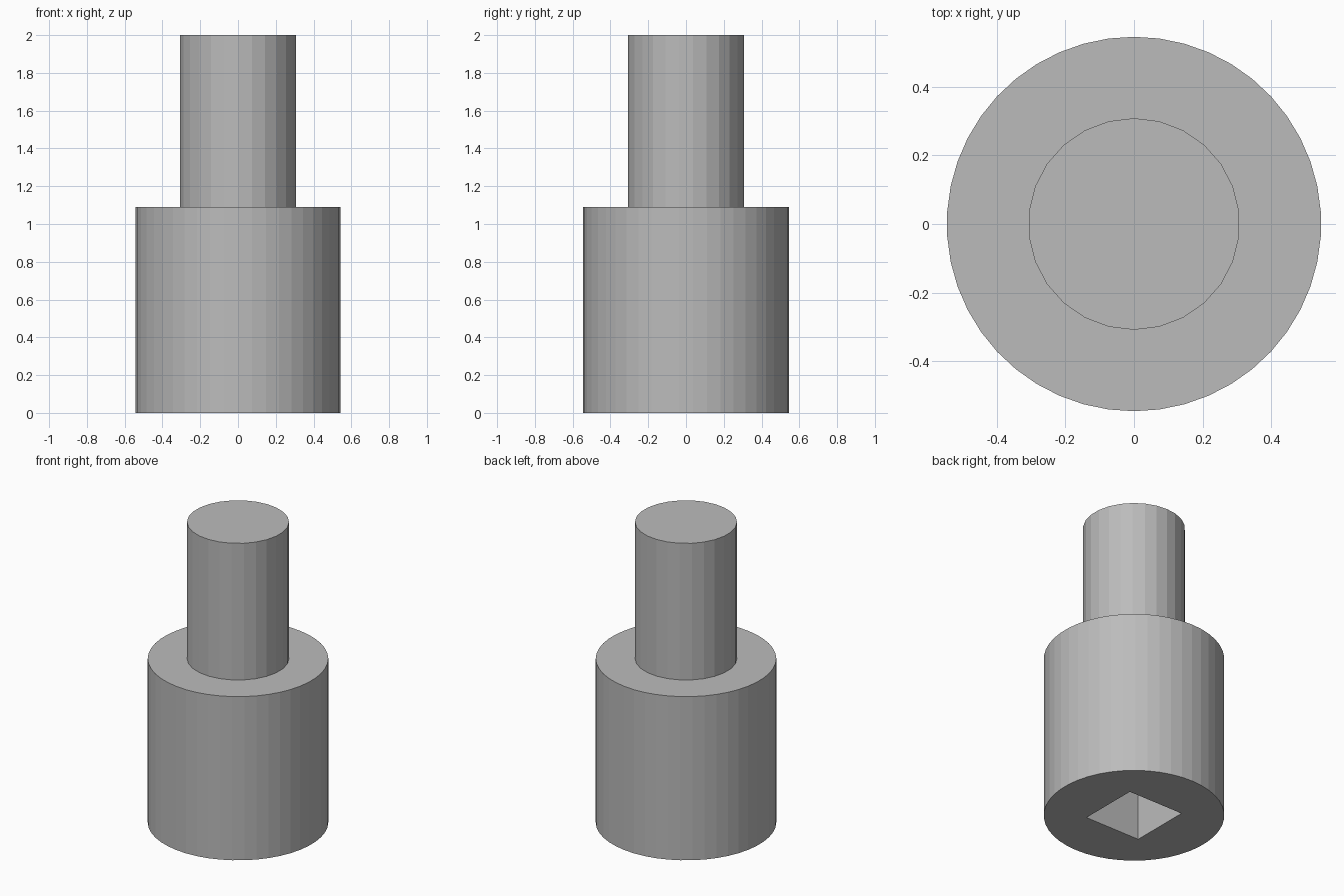
import bpy

if "Cube" in bpy.data.objects:
    bpy.data.objects.remove(bpy.data.objects["Cube"], do_unlink=True)

BODY_RADIUS, BODY_TOP = 0.545, 1.09
SHAFT_RADIUS, SHAFT_TOP = 0.308, 2.0
SOCKET_SIDE, SOCKET_DEPTH = 0.407, 0.5

steel = bpy.data.materials.new("plain_grey")
steel.use_nodes = True
grey = (0.5, 0.5, 0.5, 1)
steel.diffuse_color = grey
steel.node_tree.nodes["Principled BSDF"].inputs["Base Color"].default_value = grey


def cylinder(name, sides, radius, bottom, top):
    bpy.ops.mesh.primitive_cylinder_add(
        vertices=sides, radius=radius, depth=top - bottom,
        location=(0, 0, (bottom + top) / 2))
    part = bpy.context.object
    part.name = name
    part.data.materials.append(steel)
    return part


# Wide body and the narrow shaft standing on its shoulder
body = cylinder("body", 46, BODY_RADIUS, 0, BODY_TOP)
shaft = cylinder("shaft", 26, SHAFT_RADIUS, BODY_TOP, SHAFT_TOP)

# Square drive socket cut up into the underside
bpy.ops.mesh.primitive_cube_add(size=1, location=(0, 0, 0))
cutter = bpy.context.object
cutter.name = "socket_cutter"
cutter.scale = (SOCKET_SIDE, SOCKET_SIDE, SOCKET_DEPTH * 2)
cutter.data.materials.append(steel)
cutter.hide_render = True

cut = body.modifiers.new("socket", "BOOLEAN")
cut.operation = "DIFFERENCE"
cut.solver = "EXACT"
cut.object = cutter
bpy.context.view_layer.objects.active = body
bpy.ops.object.modifier_apply(modifier=cut.name)
bpy.data.objects.remove(cutter, do_unlink=True)
